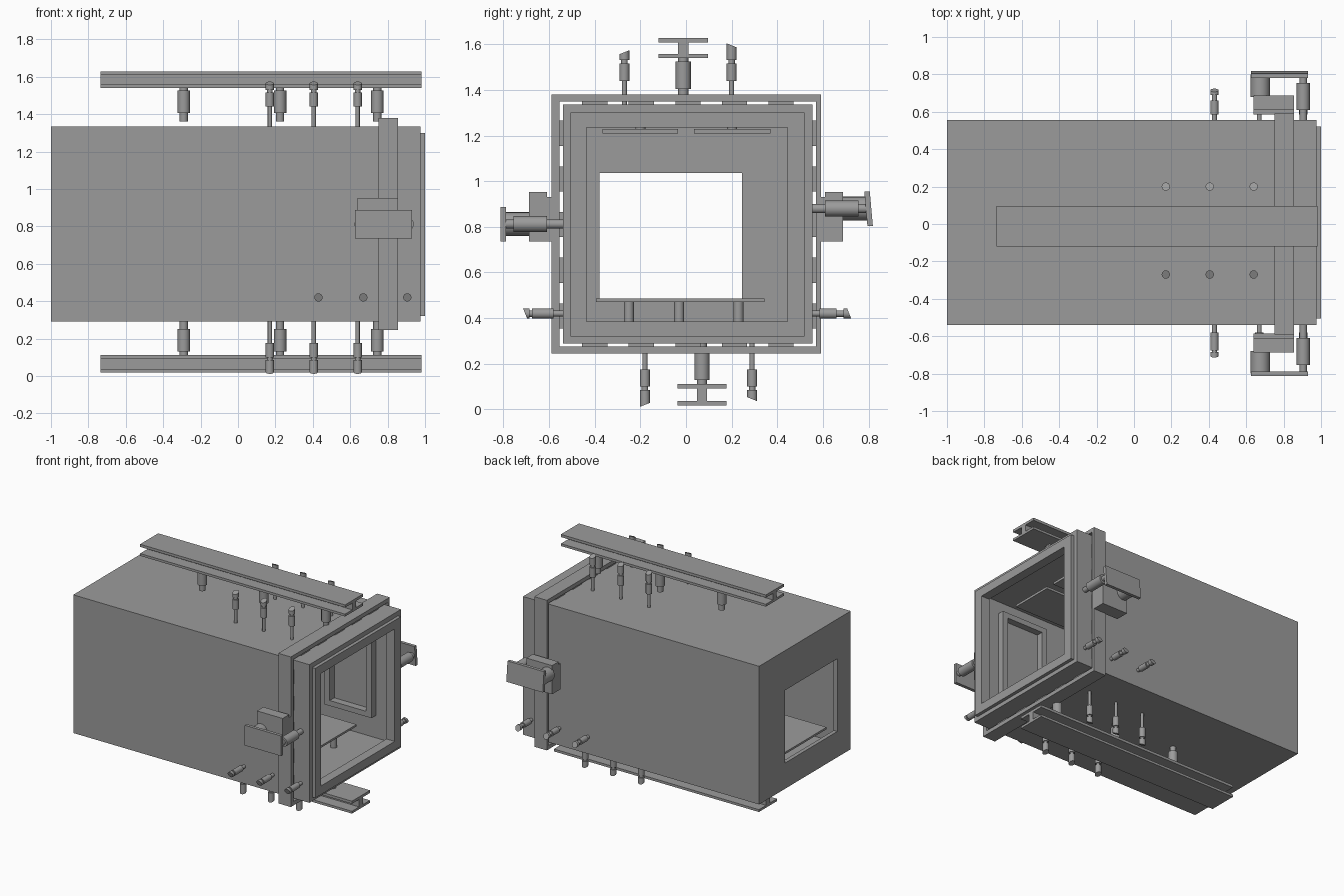
import bpy, bmesh
from mathutils import Vector

cube = bpy.data.objects.get("Cube")
if cube:
    bpy.data.objects.remove(cube, do_unlink=True)

steel = bpy.data.materials.new("steel_grey")
steel.use_nodes = True
GREY = (0.33, 0.33, 0.33, 1)
steel.diffuse_color = GREY
steel.node_tree.nodes["Principled BSDF"].inputs["Base Color"].default_value = GREY
round_parts = []


def finish(name, bm):
    bmesh.ops.recalc_face_normals(bm, faces=bm.faces)
    mesh = bpy.data.meshes.new(name)
    bm.to_mesh(mesh)
    bm.free()
    mesh.materials.append(steel)
    obj = bpy.data.objects.new(name, mesh)
    bpy.context.collection.objects.link(obj)
    return obj


def box(name, x, y, z):
    bm = bmesh.new()
    bmesh.ops.create_cube(bm, size=1)
    for v in bm.verts:
        v.co = [lo + (c + 0.5) * (hi - lo) for c, (lo, hi) in zip(v.co, (x, y, z))]
    return finish(name, bm)


def ring(name, sections):
    """Closed shell lofted through rectangles (x, (y0, y1, z0, z1))."""
    bm = bmesh.new()
    loops = [[bm.verts.new((x, y, z)) for y, z in ((a, c), (b, c), (b, d), (a, d))]
             for x, (a, b, c, d) in sections]
    for i, loop in enumerate(loops):
        prev = loops[i - 1]
        for j in range(4):
            k = (j + 1) % 4
            bm.faces.new((prev[j], prev[k], loop[k], loop[j]))
    return finish(name, bm)


def rod(name, start, direction, profile, slant=0):
    """Turned part: profile of (distance, radius); the far end may be cut at a slant."""
    d = Vector(direction)
    side = Vector((1, 0, 0))
    up = d.cross(side)
    quat = Vector((0, 0, 1)).rotation_difference(d)
    bm = bmesh.new()
    for a, b, r in profile:
        made = bmesh.ops.create_cone(bm, cap_ends=True, segments=24, radius1=r,
                                     radius2=r, depth=b - a)["verts"]
        last = (a, b, r) == profile[-1]
        for v in made:
            far = v.co.z > 0
            v.co.z += (a + b) / 2
            v.co = quat @ v.co
            if last and far:
                v.co += d * slant * v.co.dot(up)
            v.co += Vector(start)
    obj = finish(name, bm)
    round_parts.append(obj)
    return obj


# Hollow housing: rear window, open front with stepped rim
outer = (-0.54, 0.555, 0.29, 1.335)
step = (-0.505, 0.52, 0.32, 1.3)
mouth = (-0.435, 0.445, 0.385, 1.235)
cavity = (-0.5, 0.515, 0.33, 1.295)
window = (-0.38, 0.245, 0.485, 1.035)
ring("housing", [(-1, window), (-1, outer), (0.975, outer), (0.975, step), (1, step),
                 (1, mouth), (0.93, mouth), (0.93, cavity), (-0.97, cavity), (-0.97, window)])

# Belt around the housing, held off by small pads
belt_out = (-0.59, 0.592, 0.245, 1.38)
belt_in = (-0.555, 0.57, 0.275, 1.35)
ring("belt", [(0.75, belt_in), (0.75, belt_out), (0.855, belt_out), (0.855, belt_in)])
for i in range(5):
    y, z = -0.4 + 0.204 * i, 0.41 + 0.2 * i
    for lo, hi in ((0.27, 0.295), (1.33, 1.355)):
        box("belt_pad", (0.76, 0.845), (y - 0.055, y + 0.055), (lo, hi))
    for lo, hi in ((-0.56, -0.535), (0.55, 0.575)):
        box("belt_pad", (0.76, 0.845), (lo, hi), (z - 0.055, z + 0.055))

# Upper and lower I-beams with their jacks
for label, yc, z0, z1 in (("upper", -0.012, 1.54, 1.628), ("lower", 0.07, 0.018, 0.112)):
    x = (-0.735, 0.98)
    box(label + "_beam_flange", x, (yc - 0.108, yc + 0.108), (z0, z0 + 0.018))
    box(label + "_beam_flange", x, (yc - 0.108, yc + 0.108), (z1 - 0.02, z1))
    box(label + "_beam_web", x, (yc - 0.022, yc + 0.022), (z0 + 0.01, z1 - 0.01))
for x in (-0.29, 0.225, 0.745):
    rod("upper_jack", (x, -0.012, 1.36), (0, 0, 1),
        [(0, 0.05, 0.022), (0.045, 0.165, 0.033), (0.16, 0.185, 0.022)])
    rod("lower_jack", (x, 0.07, 0.29), (0, 0, -1),
        [(0, 0.045, 0.022), (0.04, 0.16, 0.033), (0.155, 0.18, 0.022)])

# Clamp screws above, below and on both sides
for x in (0.17, 0.405, 0.64):
    for y, top in ((-0.27, 0.235), (0.2, 0.265)):
        rod("upper_screw", (x, y, 1.33), (0, 0, 1),
            [(0, 0.12, 0.011), (0.11, 0.185, 0.022), (0.18, 0.205, 0.014),
             (0.2, top, 0.022)], 0.4 if y < 0 else -0.4)
    for y, end in ((-0.18, 0.275), (0.29, 0.25)):
        rod("lower_screw", (x, y, 0.295), (0, 0, -1),
            [(0, 0.13, 0.011), (0.12, 0.195, 0.022), (0.19, 0.22, 0.014),
             (0.21, end, 0.022)], 0.4 if y < 0 else -0.4)
for x in (0.43, 0.67, 0.905):
    rod("left_side_screw", (x, 0.55, 0.42), (0, 1, 0),
        [(0, 0.04, 0.013), (0.035, 0.11, 0.022), (0.105, 0.145, 0.014),
         (0.14, 0.165, 0.022)], 0.4)
    rod("right_side_screw", (x, -0.535, 0.42), (0, -1, 0),
        [(0, 0.05, 0.013), (0.045, 0.14, 0.022), (0.135, 0.155, 0.014),
         (0.15, 0.17, 0.022)], 0.4)

# Swing clamps on both sides of the belt
for s, zc, label in ((-1, 0.812, "right"), (1, 0.88, "left")):
    def span(a, b):
        return tuple(sorted((s * a, s * b)))
    box(label + "_bracket", (0.64, 0.855), span(0.585, 0.687), (0.735, 0.93))
    box(label + "_bracket_cap", (0.64, 0.855), span(0.61, 0.687), (0.93, 0.952))
    rod(label + "_pivot", (0.675, s * 0.68, zc), (0, s, 0), [(0, 0.12, 0.052)])
    arm = box(label + "_arm", (0.625, 0.93), span(0.788, 0.812), (zc - 0.077, zc + 0.075))
    if s > 0:
        for v in arm.data.vertices:
            v.co.y -= 0.09 * (v.co.z - zc)
    rod(label + "_clamp_screw", (0.905, s * 0.54, zc), (0, s, 0),
        [(0, 0.08, 0.02), (0.07, 0.215, 0.035), (0.21, 0.265, 0.02)])

# Inner floor shelf and its posts
box("floor_shelf", (-0.9, 0.75), (-0.395, 0.345), (0.47, 0.485))
for x in (0.17, 0.405, 0.64):
    for y in (-0.25, -0.03, 0.23):
        rod("shelf_post", (x, y, 0.325), (0, 0, 1), [(0, 0.15, 0.022)])

# Ceiling plates and hangers
for y0, y1 in ((-0.365, -0.035), (0.035, 0.37)):
    box("ceiling_plate", (-0.9, 0.75), (y0, y1), (1.21, 1.228))
    for x in (0.17, 0.405, 0.64):
        rod("ceiling_hanger", (x, (y0 + y1) / 2, 1.22), (0, 0, 1), [(0, 0.08, 0.022)])

# Side wall frames
for y in ((-0.505, -0.45), (0.46, 0.52)):
    for x in (0.4, 0.75):
        box("side_post", (x, x + 0.045), y, (0.5, 1.2))
    for z in (0.5, 1.16):
        box("side_rail", (0.4, 0.795), y, (z, z + 0.04))

# Smooth the turned parts, keeping their rims sharp
bpy.ops.object.select_all(action="DESELECT")
for obj in round_parts:
    obj.select_set(True)
bpy.context.view_layer.objects.active = round_parts[0]
bpy.ops.object.shade_smooth_by_angle()
